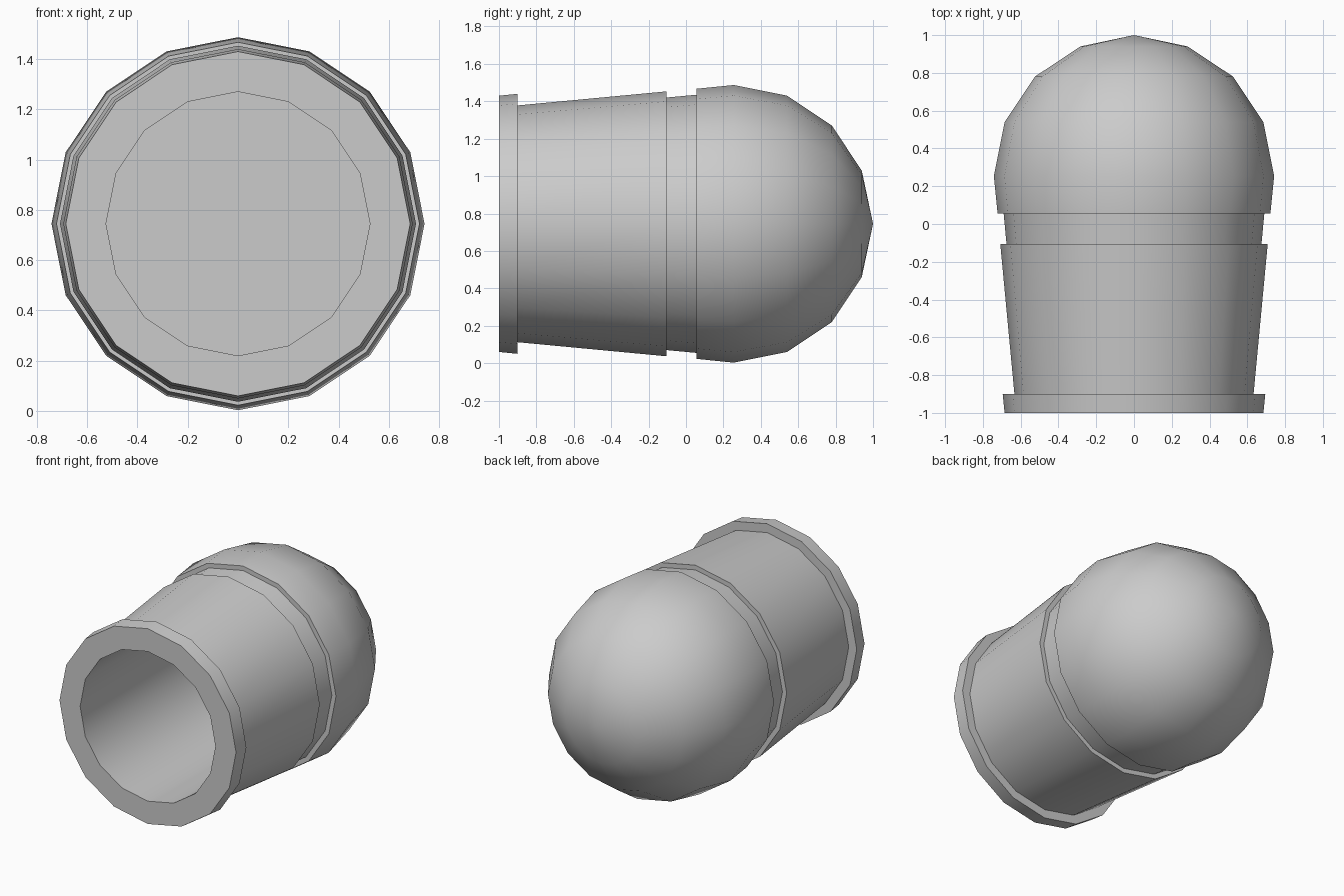
import bpy, bmesh, math
from mathutils import Vector

if "Cube" in bpy.data.objects:
    bpy.data.objects.remove(bpy.data.objects["Cube"])

SIDES = 16
AXIS_Z = 0.745


def lathe(name, profile):
    """Revolve (y, radius) points around the horizontal y axis."""
    bm = bmesh.new()
    rings = []
    for y, r in profile:
        if r == 0:
            rings.append([bm.verts.new((0, y, AXIS_Z))] * SIDES)
        else:
            rings.append([bm.verts.new((r * math.cos(a), y, AXIS_Z + r * math.sin(a)))
                          for a in (2 * math.pi * i / SIDES for i in range(SIDES))])
    for p, q in zip(rings, rings[1:]):
        for i in range(SIDES):
            j = (i + 1) % SIDES
            bm.faces.new(list(dict.fromkeys((p[i], p[j], q[j], q[i]))))
    bmesh.ops.recalc_face_normals(bm, faces=bm.faces[:])
    mesh = bpy.data.meshes.new(name)
    bm.to_mesh(mesh)
    bm.free()
    obj = bpy.data.objects.new(name, mesh)
    bpy.context.collection.objects.link(obj)
    bpy.ops.object.select_all(action='DESELECT')
    obj.select_set(True)
    bpy.context.view_layer.objects.active = obj
    bpy.ops.object.shade_smooth_by_angle(angle=math.radians(35))
    return obj


bore = [(0.16, 0), (0.16, 0.525), (-1.0, 0.525)]            # blind hole
rim = [(-1.0, 0.685), (-0.9, 0.695)]                        # mouth collar
barrel = [(-0.9, 0.633), (-0.105, 0.708)]                   # tapered body
groove = [(-0.105, 0.675), (0.055, 0.69)]                   # recessed neck
dome = [(0.055, 0.722), (0.255, 0.742), (0.54, 0.685),      # rounded end
        (0.78, 0.525), (0.94, 0.284), (1.0, 0)]

lathe("domed_socket", bore + rim + barrel + groove + dome)
